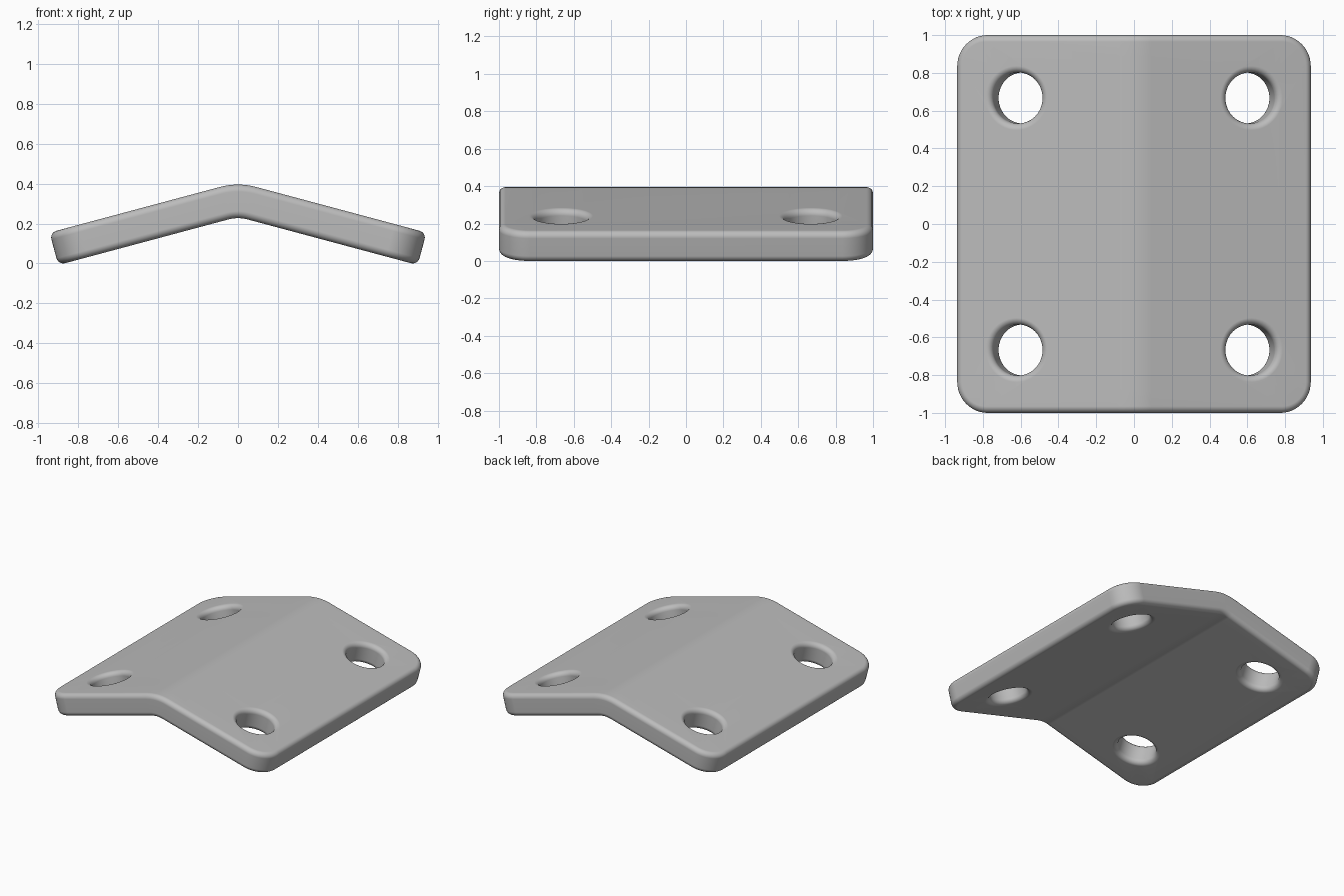
import bpy, bmesh
from math import sin, cos, pi, radians

cube = bpy.data.objects.get("Cube")
if cube:
    bpy.data.objects.remove(cube)

# Flat plate dimensions and bend
HALF_L, HALF_W, THICK = 0.953, 1.0, 0.168
CORNER, FILLET = 0.165, 0.035
HOLE_S, HOLE_Y, HOLE_R = 0.62, 0.667, 0.135
ANGLE, BEND = radians(15), 0.07
STEPS = 5


def outline(inset):
    """Rounded rectangle, shrunk by inset."""
    pts = []
    for k, (sx, sy) in enumerate([(1, 1), (-1, 1), (-1, -1), (1, -1)]):
        for i in range(13):
            a = (k + i / 12) * pi / 2
            pts.append((sx * (HALF_L - CORNER) + (CORNER - inset) * cos(a),
                        sy * (HALF_W - CORNER) + (CORNER - inset) * sin(a)))
    return pts


def hole(cx, cy):
    """Circle that widens with inset."""
    def ring(inset):
        return [(cx + (HOLE_R + inset) * cos(i * pi / 24),
                 cy + (HOLE_R + inset) * sin(i * pi / 24)) for i in range(48)]
    return ring


def edge_profile():
    """Inset and height of the wall, with a fillet at both rims."""
    arc = [(FILLET * (1 - cos(i / STEPS * pi / 2)),
            THICK / 2 - FILLET + FILLET * sin(i / STEPS * pi / 2))
           for i in range(STEPS + 1)]
    return [(d, -z) for d, z in reversed(arc)] + arc


def bend(v):
    """Wrap the flat plate over the rounded ridge."""
    s, side = abs(v.co.x), 1 if v.co.x >= 0 else -1
    r = BEND / ANGLE
    a = min(s, BEND) / r
    run = max(s - BEND, 0)
    v.co.x = side * ((r + v.co.z) * sin(a) + run * cos(a))
    v.co.z = (r + v.co.z) * cos(a) - r - run * sin(a)


# Walls and filleted rims
bm = bmesh.new()
rims = {0: [], -1: []}
loops = [outline] + [hole(x * HOLE_S, y * HOLE_Y) for x in (-1, 1) for y in (-1, 1)]
for loop in loops:
    rings = [[bm.verts.new((x, y, z)) for x, y in loop(d)] for d, z in edge_profile()]
    n = len(rings[0])
    for lo, hi in zip(rings, rings[1:]):
        for i in range(n):
            j = (i + 1) % n
            bm.faces.new((lo[i], lo[j], hi[j], hi[i]))
    for end in rims:
        ring = rings[end]
        rims[end] += [bm.edges.get((ring[i], ring[(i + 1) % n])) for i in range(n)]

# Top and bottom sheets around the holes
for edges in rims.values():
    bmesh.ops.triangle_fill(bm, use_beauty=True, edges=edges)

# Cross cuts along the ridge, then the bend
for i in range(9):
    s = BEND * (i / 4 - 1)
    bmesh.ops.bisect_plane(bm, geom=bm.verts[:] + bm.edges[:] + bm.faces[:],
                           plane_co=(s, 0, 0), plane_no=(1, 0, 0))
for v in bm.verts:
    bend(v)
bmesh.ops.recalc_face_normals(bm, faces=bm.faces[:])
floor = min(v.co.z for v in bm.verts)
bmesh.ops.translate(bm, verts=bm.verts[:], vec=(0, 0, -floor))

mesh = bpy.data.meshes.new("bent_plate")
bm.to_mesh(mesh)
bm.free()
plate = bpy.data.objects.new("bent_plate", mesh)
bpy.context.collection.objects.link(plate)

# Plain grey finish
grey = bpy.data.materials.new("plain_grey")
grey.use_nodes = True
colour = (0.5, 0.5, 0.5, 1)
grey.diffuse_color = colour
grey.node_tree.nodes["Principled BSDF"].inputs["Base Color"].default_value = colour
mesh.materials.append(grey)

# Smooth shading that keeps the sheets flat
bpy.context.view_layer.objects.active = plate
plate.select_set(True)
bpy.ops.object.shade_smooth_by_angle(angle=radians(40))
weighted = plate.modifiers.new("flat_sheets", 'WEIGHTED_NORMAL')
weighted.keep_sharp = True
